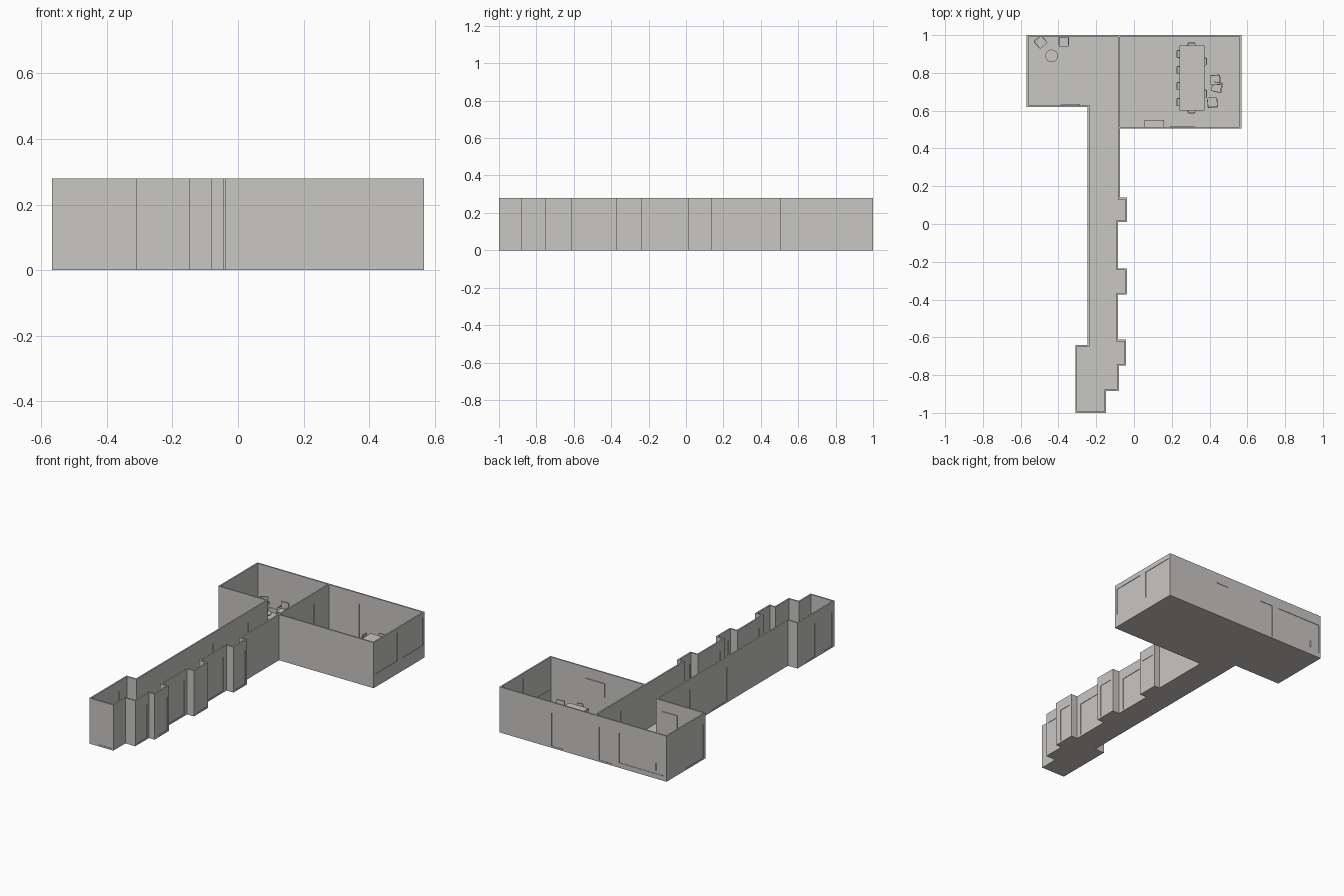
import bpy, bmesh, math
from mathutils import Matrix, Vector

if "Cube" in bpy.data.objects:
    bpy.data.objects.remove(bpy.data.objects["Cube"])

T, H = 0.009, 0.28          # wall thickness and height
DOOR = (0.01, 0.215)

grey = bpy.data.materials.new("warm_grey")
grey.diffuse_color = (0.58, 0.57, 0.55, 1)
grey.use_nodes = True
grey.node_tree.nodes["Principled BSDF"].inputs["Base Color"].default_value = grey.diffuse_color


def box(bm, lo, hi, mat=Matrix()):
    lo, hi = Vector(lo), Vector(hi)
    m = mat @ Matrix.Translation((lo + hi) / 2) @ Matrix.Diagonal((*(hi - lo), 1))
    bmesh.ops.create_cube(bm, size=1, matrix=m)


def finish(bm, name):
    bmesh.ops.recalc_face_normals(bm, faces=bm.faces)
    me = bpy.data.meshes.new(name)
    bm.to_mesh(me)
    bm.free()
    me.materials.append(grey)
    ob = bpy.data.objects.new(name, me)
    bpy.context.collection.objects.link(ob)
    return ob


def wall(name, p, angle, start, end, openings):
    """Straight wall running from p along angle, its body on the left side.
    Each opening (a, b, z0, z1) holds a thin recessed panel."""
    m = Matrix.Translation((*p, 0)) @ Matrix.Rotation(angle, 4, 'Z')
    bm = bmesh.new()
    x = start
    for a, b, z0, z1 in sorted(openings):
        box(bm, (x, 0, 0), (a, T, H), m)
        box(bm, (a, 0, 0), (b, T, z0), m)
        box(bm, (a, 0, z1), (b, T, H), m)
        box(bm, (a, T * .3, z0), (b, T * .7, z1), m)
        x = b
    box(bm, (x, 0, 0), (end, T, H), m)
    finish(bm, name)


# floor plan, counter-clockwise from the front left corner
plan = [(-.31, -1), (-.147, -1), (-.147, -.883), (-.08, -.883), (-.08, -.75), (-.042, -.75),
        (-.042, -.612), (-.085, -.612), (-.085, -.373), (-.038, -.373), (-.038, -.235),
        (-.085, -.235), (-.085, .01), (-.038, .01), (-.038, .14), (-.075, .14),
        (-.075, .505), (.568, .505), (.568, 1), (-.568, 1), (-.568, .62), (-.245, .62),
        (-.245, -.64), (-.31, -.64)]

# doors and windows per wall: range along x or y, then z range
holes = {
    0: [(-.245, -.155, *DOOR)],
    3: [(-.865, -.77, *DOOR)],
    5: [(-.71, -.625, *DOOR)],
    7: [(-.58, -.40, *DOOR)],
    9: [(-.345, -.25, *DOOR)],
    11: [(-.20, -.02, *DOOR)],
    13: [(.03, .125, *DOOR)],
    17: [(.525, .735, .08, .25), (.78, .985, .08, .25)],
    18: [(.13, .214, *DOOR), (-.205, -.11, *DOOR), (-.555, -.246, .03, .215)],
    19: [(.64, .815, *DOOR)],
    21: [(.31, .437, *DOOR), (-.048, .097, *DOOR)],
    23: [(-.81, -.72, *DOOR), (-.975, -.89, *DOOR)],
}

# floor slab
bm = bmesh.new()
face = bm.faces.new([bm.verts.new((x, y, 0)) for x, y in plan])
top = bmesh.ops.extrude_face_region(bm, geom=[face])["geom"]
bmesh.ops.translate(bm, verts=[v for v in top if isinstance(v, bmesh.types.BMVert)], vec=(0, 0, .004))
finish(bm, "floor")

# outer walls
n = len(plan)
for i in range(n):
    prev, p, q, nxt = (Vector(plan[k % n]) for k in (i - 1, i, i + 1, i + 2))
    d = q - p
    convex_start = (p - prev).cross(d) > 0
    convex_end = d.cross(nxt - q) > 0
    axis = 0 if abs(d.x) > abs(d.y) else 1
    local = [(*sorted((abs(a - p[axis]), abs(b - p[axis]))), z0, z1)
             for a, b, z0, z1 in holes.get(i, [])]
    wall(f"outer_wall_{i}", p, math.atan2(d.y, d.x), T if convex_start else 0,
         d.length + (0 if convex_end else T), local)

# wall between the two rooms
wall("dividing_wall", (-.075, .505), math.pi / 2, T, .495 - T,
     [(.03, .13, *DOOR), (.245, .345, *DOOR)])


def chair(name, x, y, deg, w=.042):
    """Chair facing local +y."""
    m = Matrix.Translation((x, y, 0)) @ Matrix.Rotation(math.radians(deg), 4, 'Z')
    bm = bmesh.new()
    h = w / 2
    box(bm, (-h, -h, .042), (h, h, .050), m)
    box(bm, (-h, -h - .005, .050), (h, -h + .002, .092), m)
    for sx in (-1, 1):
        for sy in (-1, 1):
            cx, cy = sx * (h - .003), sy * (h - .003)
            box(bm, (cx - .002, cy - .002, .004), (cx + .002, cy + .002, .042), m)
        box(bm, (sx * h - .002, -h, .062), (sx * h + .002, h * .6, .066), m)
    finish(bm, name)


# meeting room table
bm = bmesh.new()
box(bm, (.24, .60, .074), (.373, .945, .081))
for y in (.67, .875):
    box(bm, (.29, y - .03, .004), (.323, y + .03, .074))
finish(bm, "meeting_table")

# meeting room chairs
seats = [(.25, y, -90) for y in (.90, .815, .73, .645)]
seats += [(.363, .86, 90), (.363, .69, 90), (.305, .937, 180), (.305, .61, 0)]
seats += [(.428, .762, 95), (.437, .725, 80), (.415, .645, 5)]
# lounge chairs
seats += [(-.493, .962, 220), (-.372, .962, 180)]
for i, s in enumerate(seats):
    chair(f"chair_{i}", *s, .05 if i > 7 else .038)

# round lounge table
bm = bmesh.new()
for r, z0, z1 in ((.033, .041, .047), (.004, .008, .041), (.018, .004, .008)):
    bmesh.ops.create_cone(bm, cap_ends=True, segments=32, radius1=r, radius2=r, depth=z1 - z0,
                          matrix=Matrix.Translation((-.436, .89, (z0 + z1) / 2)))
finish(bm, "round_table")

# low cabinet and wall screens
bm = bmesh.new()
box(bm, (.056, .514, .004), (.16, .55, .08))
for x in (.09, .122):
    box(bm, (x - .008, .53, .08), (x + .008, .545, .084))
finish(bm, "cabinet")
for name, x0, x1, y in (("meeting_screen", .19, .32, .514), ("lounge_screen", -.383, -.285, .629)):
    bm = bmesh.new()
    box(bm, (x0, y, .13), (x1, y + .006, .215))
    finish(bm, name)
